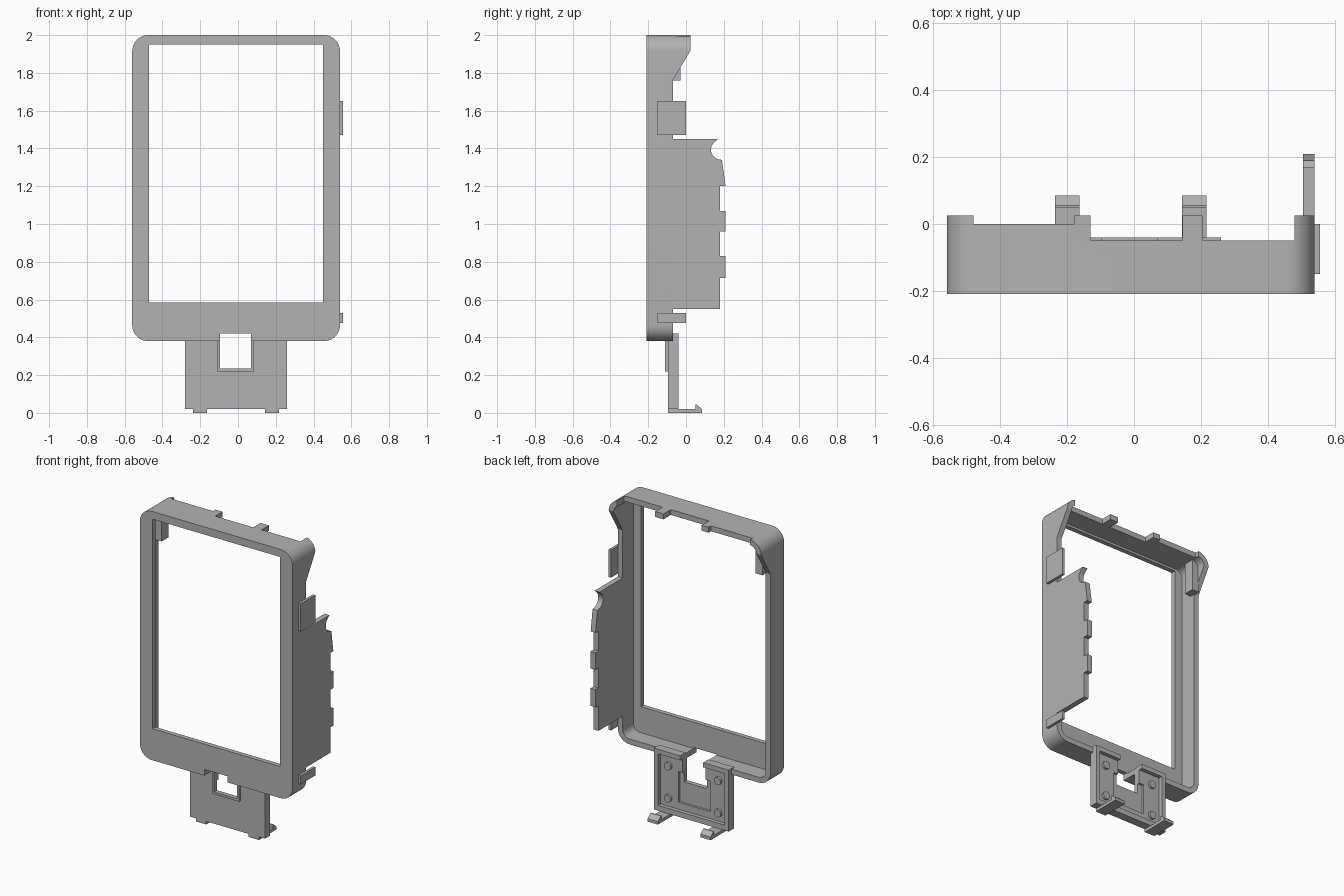
import bpy, bmesh, math
from mathutils import Vector

cube = bpy.data.objects.get("Cube")
if cube:
    bpy.data.objects.remove(cube, do_unlink=True)

gray = bpy.data.materials.new("matte gray")
gray.use_nodes = True
gray.diffuse_color = (0.45, 0.45, 0.45, 1)
gray.node_tree.nodes["Principled BSDF"].inputs["Base Color"].default_value = gray.diffuse_color


def prism(name, axis, pts, lo, hi):
    """Extrude a profile: (y, z) points along x, or (x, z) points along y."""
    bm = bmesh.new()
    place = (lambda a, b: (lo, a, b)) if axis == "x" else (lambda a, b: (a, lo, b))
    face = bm.faces.new([bm.verts.new(place(a, b)) for a, b in pts])
    ext = bmesh.ops.extrude_face_region(bm, geom=[face])
    verts = [v for v in ext["geom"] if isinstance(v, bmesh.types.BMVert)]
    step = Vector((hi - lo, 0, 0)) if axis == "x" else Vector((0, hi - lo, 0))
    bmesh.ops.translate(bm, verts=verts, vec=step)
    bmesh.ops.recalc_face_normals(bm, faces=bm.faces)
    mesh = bpy.data.meshes.new(name)
    bm.to_mesh(mesh)
    bm.free()
    mesh.materials.append(gray)
    obj = bpy.data.objects.new(name, mesh)
    bpy.context.collection.objects.link(obj)
    return obj


def box(name, x0, x1, y0, y1, z0, z1):
    return prism(name, "x", [(y0, z0), (y1, z0), (y1, z1), (y0, z1)], x0, x1)


def rounded(x0, x1, z0, z1, r, n=10):
    """Outline of a rounded rectangle."""
    corners = [(x1 - r, z1 - r), (x0 + r, z1 - r), (x0 + r, z0 + r), (x1 - r, z0 + r)]
    return [(cx + r * math.cos((q + i / n) * math.pi / 2),
             cz + r * math.sin((q + i / n) * math.pi / 2))
            for q, (cx, cz) in enumerate(corners) for i in range(n + 1)]


def select(obj):
    bpy.ops.object.select_all(action="DESELECT")
    obj.select_set(True)
    bpy.context.view_layer.objects.active = obj


def cut(obj, *cutters):
    for c in cutters:
        select(obj)
        mod = obj.modifiers.new("cut", "BOOLEAN")
        mod.operation, mod.solver, mod.object = "DIFFERENCE", "EXACT", c
        bpy.ops.object.modifier_apply(modifier=mod.name)
        bpy.data.objects.remove(c, do_unlink=True)


L, R, BOTTOM, TOP = -0.56, 0.54, 0.38, 2.0
FRONT, BACK, WALL = -0.21, 0.025, 0.035
OPEN_L, OPEN_R = -0.095, 0.07      # connector opening

# Screen bezel: rounded shell with window, lowered sides and top notches
bezel = prism("bezel", "y", rounded(L, R, BOTTOM, TOP, 0.085), FRONT, BACK)
cut(bezel,
    prism("cavity", "y", rounded(L + WALL, R - WALL, BOTTOM + WALL, TOP - WALL, 0.05),
          FRONT + 0.03, 0.3),
    box("window", -0.47, 0.45, -0.4, 0.3, 0.585, 1.95),
    prism("side_relief", "x", [(-0.07, 0.2), (0.3, 0.2), (0.3, 1.92), (0.025, 1.92),
                               (-0.07, 1.76)], -1, 1),
    box("top_notch_a", -0.48, -0.18, 0.0, 0.3, 1.93, 2.1),
    box("top_notch_b", -0.13, 0.145, -0.05, 0.3, 1.93, 2.1),
    box("top_notch_c", 0.205, 0.48, -0.05, 0.3, 1.93, 2.1),
    box("connector_notch", OPEN_L, OPEN_R, -0.4, 0.3, 0.3, 0.42))

# Inner post hanging in the upper corner
box("corner_post", -0.53, -0.48, -0.1, -0.03, 1.76, 1.97)

# Side panel with a hooked top and stepped back edge
profile = [(-0.07, 0.55), (0.18, 0.55)]
for z0, z1 in ((0.715, 0.83), (0.96, 1.07)):
    profile += [(0.18, z0), (0.21, z0), (0.21, z1), (0.18, z1)]
profile += [(0.18, 1.2), (0.21, 1.2), (0.19, 1.338)]
for i in range(9):
    a = math.radians(-90 - i * 17)
    profile.append((0.185 + 0.053 * math.cos(a), 1.393 + 0.053 * math.sin(a)))
profile += [(0.17, 1.45), (-0.07, 1.45)]
panel = prism("side_panel", "x", profile, R - WALL, R)

# Raised clips on the outer side
for name, z0, z1 in (("upper_clip", 1.47, 1.65), ("lower_clip", 0.475, 0.53)):
    box(name, R, R + 0.017, -0.15, 0.0, z0, z1)

# Connector foot: tray with rim, open slot, pads and pegs
foot = box("foot_tray", -0.28, 0.26, -0.095, -0.04, 0.02, 0.42)
cut(foot,
    box("tray_recess", -0.25, 0.23, -0.065, 0.1, 0.055, 0.39),
    box("slot", OPEN_L, OPEN_R, -0.4, 0.3, 0.235, 0.6),
    box("lower_recess", -0.13, 0.1, -0.08, 0.1, 0.1, 0.3))
for x in (-0.19, 0.17):
    for z in (0.11, 0.32):
        ring = [(x + 0.025 * math.cos(i * math.pi / 8), z + 0.025 * math.sin(i * math.pi / 8))
                for i in range(16)]
        prism("peg", "y", ring, -0.07, -0.05)

# Thin lip around the slot
lip = [(OPEN_L - 0.015, 0.38), (OPEN_L - 0.015, 0.22), (OPEN_R + 0.015, 0.22),
       (OPEN_R + 0.015, 0.38), (OPEN_R, 0.38), (OPEN_R, 0.235), (OPEN_L, 0.235), (OPEN_L, 0.38)]
prism("slot_lip", "y", lip, -0.11, -0.095)

# Barbed hooks below the foot
for x in (-0.2, 0.18):
    prism("hook", "x", [(-0.095, 0), (0.085, 0), (0.085, 0.02), (0.055, 0.045),
                        (0.05, 0.045), (0.05, 0.02), (-0.095, 0.02)], x - 0.037, x + 0.037)

for obj in (bezel, panel):
    select(obj)
    bpy.ops.object.shade_smooth_by_angle(angle=math.radians(30))
